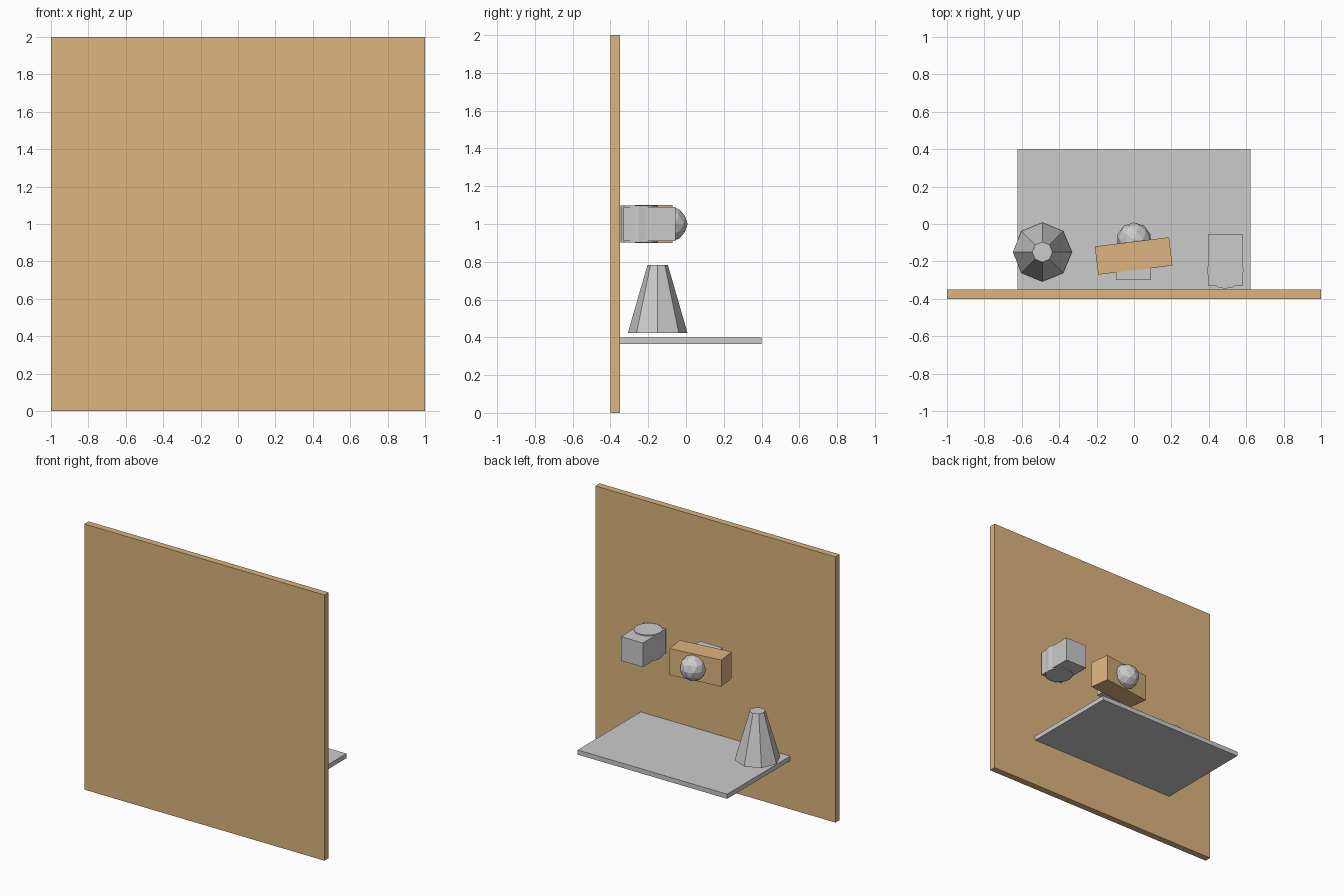
import bpy
from math import radians

if "Cube" in bpy.data.objects:
    bpy.data.objects.remove(bpy.data.objects["Cube"])

wood = bpy.data.materials.new("wood")
wood.diffuse_color = (0.72, 0.46, 0.21, 1)
wood.use_nodes = True
wood.node_tree.nodes["Principled BSDF"].inputs["Base Color"].default_value = wood.diffuse_color


def finish(name, mat=None):
    ob = bpy.context.object
    ob.name = name
    if mat:
        ob.data.materials.append(mat)
    return ob


def box(name, centre, size, turn=0, mat=None):
    bpy.ops.mesh.primitive_cube_add(size=1, location=centre, rotation=(0, 0, radians(turn)))
    bpy.context.object.scale = size
    return finish(name, mat)


# Upright board and the shelf fixed to it
box("back_board", (0, -0.375, 1.0), (2.0, 0.05, 2.0), mat=wood)
box("shelf", (0, 0.025, 0.382), (1.245, 0.75, 0.035))

# Eight-sided tapered stand-in shade on the shelf
bpy.ops.mesh.primitive_cone_add(vertices=8, radius1=0.158, radius2=0.054, depth=0.36,
                                location=(-0.49, -0.15, 0.603))
finish("tapered_cone")

# Tilted wooden block with a cube behind and a faceted ball in front
box("wooden_block", (-0.002, -0.171, 1.0), (0.4, 0.152, 0.2), turn=7, mat=wood)
box("rear_cube", (-0.002, -0.207, 1.0), (0.186, 0.186, 0.186))
bpy.ops.mesh.primitive_ico_sphere_add(subdivisions=2, radius=0.093, location=(0, -0.085, 1.0))
finish("faceted_ball")

# Side block merged with an upright cylinder
box("side_block", (0.489, -0.193, 1.0), (0.182, 0.277, 0.182))
bpy.ops.mesh.primitive_cylinder_add(vertices=16, radius=0.098, depth=0.196,
                                    location=(0.488, -0.248, 1.0))
finish("side_cylinder")
